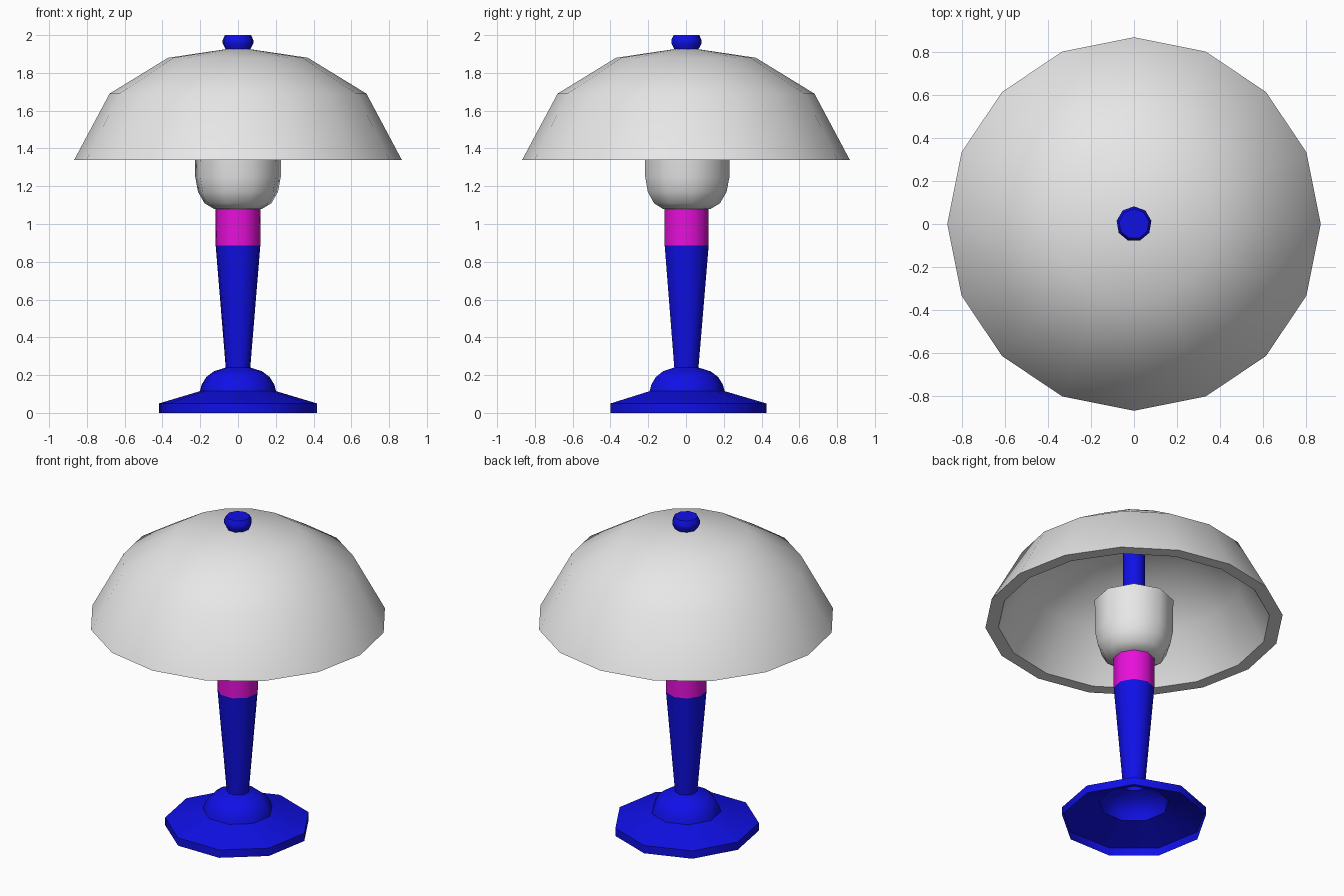
import bpy, bmesh, math

cube = bpy.data.objects.get("Cube")
if cube:
    bpy.data.objects.remove(cube, do_unlink=True)


def material(name, colour):
    m = bpy.data.materials.new(name)
    m.use_nodes = True
    m.diffuse_color = (*colour, 1)
    bsdf = next(n for n in m.node_tree.nodes if n.type == 'BSDF_PRINCIPLED')
    bsdf.inputs["Base Color"].default_value = (*colour, 1)
    return m


blue = material("deep blue", (0.005, 0.005, 0.8))
magenta = material("magenta", (0.8, 0.005, 0.7))
white = material("pale grey", (0.8, 0.8, 0.8))


def lathe(name, profile, mat, sides=9):
    """Turn a (radius, height) profile around z, with one vertex at +y."""
    bm = bmesh.new()
    rings = []
    for r, z in profile:
        ring = []
        for i in range(sides):
            a = math.pi / 2 + math.tau * i / sides
            ring.append(bm.verts.new((r * math.cos(a), r * math.sin(a), z)))
        rings.append(ring)
    for low, high in zip(rings, rings[1:]):
        for i in range(sides):
            j = (i + 1) % sides
            bm.faces.new((low[i], low[j], high[j], high[i]))
    # collapse the poles
    bmesh.ops.remove_doubles(bm, verts=bm.verts, dist=0.0005)
    mesh = bpy.data.meshes.new(name)
    bm.to_mesh(mesh)
    bm.free()
    mesh.materials.append(mat)
    obj = bpy.data.objects.new(name, mesh)
    bpy.context.collection.objects.link(obj)
    bpy.ops.object.select_all(action='DESELECT')
    obj.select_set(True)
    bpy.context.view_layer.objects.active = obj
    bpy.ops.object.shade_smooth_by_angle(angle=math.radians(50))
    return obj


# Foot: thin open-bottomed plate with a domed centre
lathe("base", [(0.425, 0), (0.425, 0.05), (0.205, 0.115), (0.195, 0.15),
               (0.17, 0.19), (0.13, 0.22), (0.066, 0.24)], blue)

# Column widening upwards, then the collar
lathe("stem", [(0.066, 0.24), (0.12, 0.885)], blue)
lathe("collar", [(0.12, 0.885), (0.12, 1.08), (0, 1.08)], magenta)

# Open glass cup with wall thickness
lathe("cup", [(0, 1.08), (0.13, 1.08), (0.18, 1.11), (0.215, 1.17),
              (0.23, 1.25), (0.232, 1.46), (0.207, 1.46), (0.205, 1.25),
              (0.19, 1.18), (0.16, 1.13), (0.12, 1.105), (0, 1.105)], white)

# Rod carrying the shade, and the knob above it
lathe("rod", [(0.065, 1.1), (0.065, 1.91)], blue)
lathe("knob", [(0, 1.92), (0.066, 1.925), (0.082, 1.955), (0.082, 1.975),
               (0.07, 2.0), (0, 2.0)], blue)

# Broad faceted shade: inside surface, flat rim, outside surface
lathe("shade", [(0, 1.875), (0.35, 1.815), (0.635, 1.63), (0.79, 1.34),
                (0.867, 1.34), (0.68, 1.69), (0.37, 1.88), (0, 1.935)],
      white, 16)
